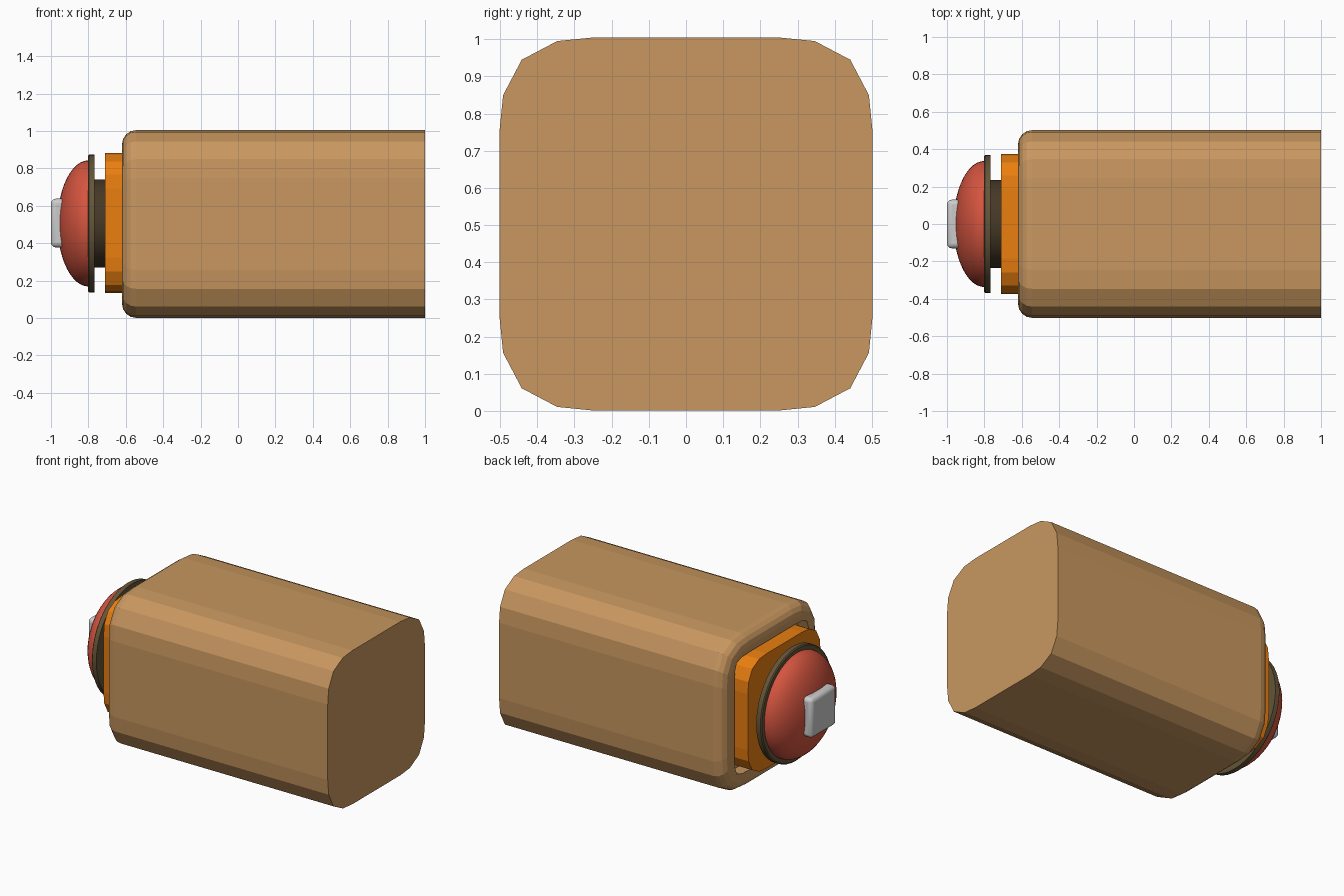
import bpy, bmesh, math
from mathutils import Vector

if "Cube" in bpy.data.objects:
    bpy.data.objects.remove(bpy.data.objects["Cube"])

CZ = 0.503
ROUND = [(1, .49), (.98, .69), (.88, .88), (.69, .98), (.49, 1)]
TIGHT = [(1, .6), (.99, .8), (.94, .94), (.8, .99), (.6, 1)]


def material(name, rgb):
    m = bpy.data.materials.new(name)
    m.diffuse_color = (*rgb, 1)
    m.use_nodes = True
    m.node_tree.nodes["Principled BSDF"].inputs["Base Color"].default_value = m.diffuse_color
    return m


def squircle(corner, half):
    """Rounded square section: one corner rotated round four quadrants."""
    pts = []
    for q in range(4):
        c, s = [(1, 0), (0, 1), (-1, 0), (0, -1)][q]
        pts += [((y * c - z * s) * half, (y * s + z * c) * half) for y, z in corner]
    return pts


def circle(r, n=48):
    return [(r * math.cos(2 * math.pi * i / n), r * math.sin(2 * math.pi * i / n)) for i in range(n)]


def loft(name, sections, mat, cz=CZ, smooth=None):
    """Skin a list of (x, section points) along x and cap both ends."""
    bm = bmesh.new()
    rings = [[bm.verts.new((x, y, z + cz)) for y, z in pts] for x, pts in sections]
    n = len(rings[0])
    for a, b in zip(rings, rings[1:]):
        for i in range(n):
            j = (i + 1) % n
            bm.faces.new((a[i], a[j], b[j], b[i]))
    bm.faces.new(rings[0])
    bm.faces.new(rings[-1])
    bmesh.ops.recalc_face_normals(bm, faces=bm.faces)
    me = bpy.data.meshes.new(name)
    bm.to_mesh(me)
    bm.free()
    me.materials.append(mat)
    ob = bpy.data.objects.new(name, me)
    bpy.context.collection.objects.link(ob)
    if smooth:
        bpy.ops.object.select_all(action='DESELECT')
        ob.select_set(True)
        bpy.context.view_layer.objects.active = ob
        bpy.ops.object.shade_smooth_by_angle(angle=math.radians(smooth))
    return ob


tan = material("tan", (0.58, 0.31, 0.115))
orange = material("orange", (0.82, 0.21, 0.005))
olive = material("olive", (0.13, 0.09, 0.04))
dark = material("dark", (0.06, 0.04, 0.02))
red = material("red", (0.66, 0.09, 0.05))
grey = material("grey", (0.62, 0.62, 0.62))

# Body: flat right end, rounded left rim, shallow socket in the left face
R = 0.075
body = [(1.0, squircle(ROUND, 0.502))]
for k in range(5):
    a = math.radians(22.5 * k)
    body.append((-0.62 + R * (1 - math.sin(a)), squircle(ROUND, 0.502 - R * (1 - math.cos(a)))))
body += [(-0.62, squircle(TIGHT, 0.385)), (-0.54, squircle(TIGHT, 0.385))]
loft("body", body, tan)

# Orange plate seated in the socket
loft("plate", [(-0.54, squircle(ROUND, 0.375)), (-0.71, squircle(ROUND, 0.375))], orange, cz=0.508)

# Neck and flange
loft("neck", [(-0.70, circle(0.236)), (-0.775, circle(0.236))], dark, cz=0.506, smooth=30)
loft("flange", [(-0.766, circle(0.369)), (-0.796, circle(0.369)), (-0.802, circle(0.362))],
     olive, cz=0.506, smooth=30)

# Red domed button
dome = []
for k in range(13):
    a = math.radians(87 * k / 12)
    dome.append((-0.80 - 0.165 * math.sin(a), circle(0.337 * math.cos(a))))
loft("dome_button", dome, red, cz=0.506, smooth=30)

# Grey square cap with a softened rim
cap = loft("cap", [(-0.92, [(-.13, -.13), (.13, -.13), (.13, .13), (-.13, .13)]),
                   (-1.0, [(-.13, -.13), (.13, -.13), (.13, .13), (-.13, .13)])], grey, cz=0.508, smooth=40)
bev = cap.modifiers.new("soft_edges", 'BEVEL')
bev.width = 0.025
bev.segments = 3
